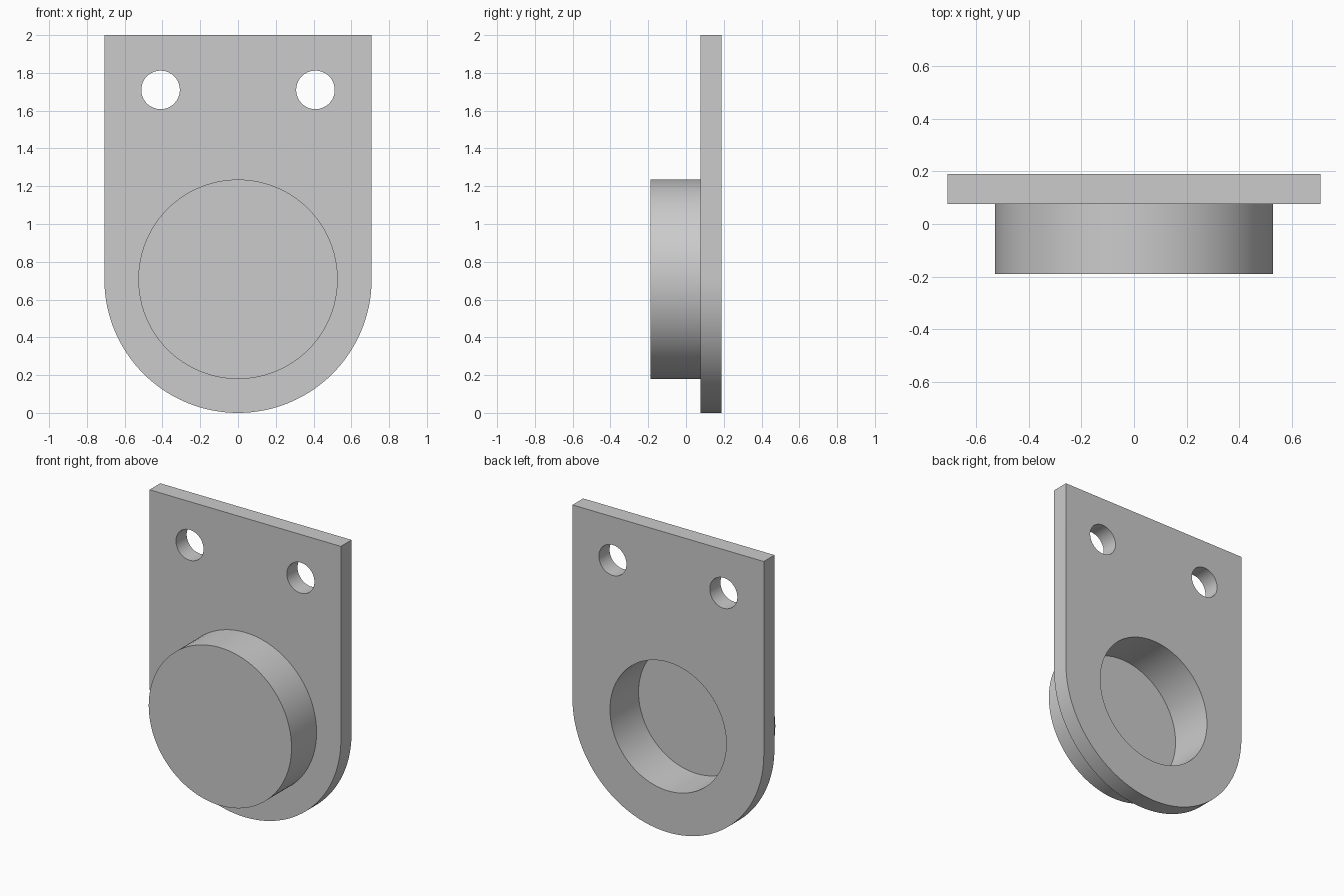
import bpy, bmesh
from math import cos, sin, pi, radians
from mathutils import Matrix

cube = bpy.data.objects.get("Cube")
if cube:
    bpy.data.objects.remove(cube, do_unlink=True)

BACK, PLATE_FRONT, BOSS_FRONT = 0.189, 0.076, -0.189
R, TOP = 0.7075, 2.0          # rounded end radius and plate height
FLOOR = -0.113                # bottom of the rear recess

grey = bpy.data.materials.new("plain grey")
grey.use_nodes = True
colour = (0.6, 0.6, 0.6, 1)
grey.diffuse_color = colour
grey.node_tree.nodes["Principled BSDF"].inputs["Base Color"].default_value = colour


def finish(name, bm):
    bmesh.ops.recalc_face_normals(bm, faces=bm.faces)
    mesh = bpy.data.meshes.new(name)
    bm.to_mesh(mesh)
    bm.free()
    mesh.materials.append(grey)
    obj = bpy.data.objects.new(name, mesh)
    bpy.context.collection.objects.link(obj)
    return obj


def disc(name, x, z, radius, y0, y1, sides=96):
    """Cylinder along y between y0 and y1."""
    bm = bmesh.new()
    place = Matrix.Translation((x, (y0 + y1) / 2, z)) @ Matrix.Rotation(pi / 2, 4, 'X')
    bmesh.ops.create_cone(bm, cap_ends=True, segments=sides, radius1=radius,
                          radius2=radius, depth=y1 - y0, matrix=place)
    return finish(name, bm)


def combine(target, tool, operation):
    """Apply a boolean and discard the tool."""
    mod = target.modifiers.new(tool.name, 'BOOLEAN')
    mod.operation, mod.solver, mod.object = operation, 'EXACT', tool
    bpy.context.view_layer.objects.active = target
    bpy.ops.object.modifier_apply(modifier=mod.name)
    bpy.data.objects.remove(tool, do_unlink=True)


# Plate: square top, half-round bottom
bm = bmesh.new()
steps = 64
outline = [(R, TOP), (-R, TOP)]
outline += [(-R * cos(pi * i / steps), R - R * sin(pi * i / steps)) for i in range(steps + 1)]
face = bm.faces.new([bm.verts.new((x, PLATE_FRONT, z)) for x, z in outline])
extruded = bmesh.ops.extrude_face_region(bm, geom=[face])["geom"]
bmesh.ops.translate(bm, vec=(0, BACK - PLATE_FRONT, 0),
                    verts=[v for v in extruded if isinstance(v, bmesh.types.BMVert)])
plate = finish("mounting_plate_with_cup", bm)

# Round boss on the front, hollowed from the back
combine(plate, disc("boss", 0, R, 0.528, BOSS_FRONT, 0.13), 'UNION')
combine(plate, disc("recess", 0, R, 0.43, FLOOR, 0.3), 'DIFFERENCE')

# Pair of screw holes
for side in (-1, 1):
    combine(plate, disc("screw_hole", side * 0.41, 1.71, 0.102, -0.1, 0.3, 64), 'DIFFERENCE')

# Smooth round walls, crisp rims
bpy.ops.object.select_all(action='DESELECT')
plate.select_set(True)
bpy.context.view_layer.objects.active = plate
bpy.ops.object.shade_smooth_by_angle(angle=radians(30))
